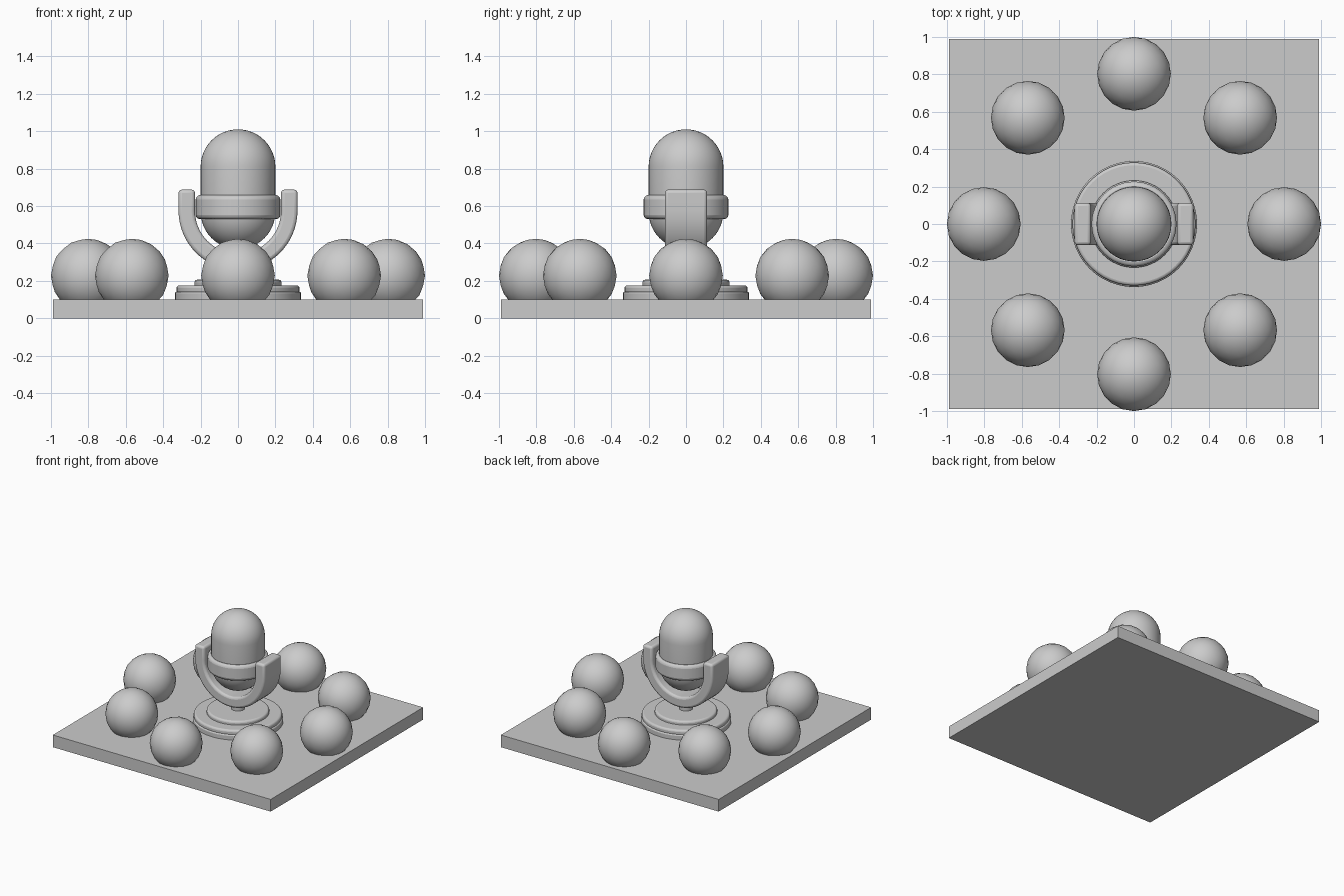
import bpy, bmesh, math

if "Cube" in bpy.data.objects:
    bpy.data.objects.remove(bpy.data.objects["Cube"])


def finish(bm, name, bevel=0.0, angle=35):
    bmesh.ops.recalc_face_normals(bm, faces=bm.faces)
    me = bpy.data.meshes.new(name)
    bm.to_mesh(me)
    bm.free()
    ob = bpy.data.objects.new(name, me)
    bpy.context.collection.objects.link(ob)
    if bevel:
        m = ob.modifiers.new("bevel", 'BEVEL')
        m.width, m.segments, m.limit_method = bevel, 3, 'ANGLE'
        m.angle_limit = math.radians(40)
    bpy.ops.object.select_all(action='DESELECT')
    bpy.context.view_layer.objects.active = ob
    ob.select_set(True)
    bpy.ops.object.shade_smooth_by_angle(angle=math.radians(angle))
    return ob


def lathe(name, profile, bevel=0.0, steps=48):
    """Spin an (r, z) profile about z."""
    bm = bmesh.new()
    vs = [bm.verts.new((r, 0, z)) for r, z in profile]
    es = [bm.edges.new(p) for p in zip(vs, vs[1:])]
    bmesh.ops.spin(bm, geom=vs + es, cent=(0, 0, 0), axis=(0, 0, 1),
                   angle=math.tau, steps=steps, use_duplicate=False)
    bmesh.ops.remove_doubles(bm, verts=bm.verts, dist=1e-4)
    return finish(bm, name, bevel)


def arc(cz, r, a0, a1, n):
    """Arc points in degrees around (0, cz)."""
    angs = [math.radians(a0 + (a1 - a0) * i / n) for i in range(n + 1)]
    return [(r * math.cos(a), cz + r * math.sin(a)) for a in angs]


# square plate
bm = bmesh.new()
bmesh.ops.create_cube(bm, size=1)
bmesh.ops.scale(bm, vec=(1.98, 1.98, 0.1), verts=bm.verts)
bmesh.ops.translate(bm, vec=(0, 0, 0.05), verts=bm.verts)
finish(bm, "plate")

# ring of eight balls sunk into the plate
for i in range(8):
    a = math.tau * i / 8
    bm = bmesh.new()
    bmesh.ops.create_icosphere(bm, subdivisions=3, radius=0.197)
    bmesh.ops.translate(bm, vec=(0.803 * math.cos(a), 0.803 * math.sin(a), 0.228),
                        verts=bm.verts)
    finish(bm, f"ball_{i + 1}")

# stepped round foot and stem
lathe("foot_lower", [(0, 0.09), (0.337, 0.09), (0.337, 0.142), (0, 0.142)], 0.01)
lathe("foot_middle", [(0, 0.13), (0.329, 0.13), (0.329, 0.176), (0, 0.176)], 0.015)
lathe("foot_upper", [(0, 0.16), (0.233, 0.16), (0.233, 0.206), (0, 0.206)], 0.015)
lathe("stem", [(0, 0.19), (0.05, 0.19), (0.05, 0.29), (0, 0.29)])

# capsule head and its band
lathe("capsule", arc(0.57, 0.2, -90, 0, 12) + arc(0.81, 0.2, 0, 90, 12))
lathe("band", [(0.18, 0.53), (0.227, 0.53), (0.227, 0.658), (0.18, 0.658), (0.18, 0.53)], 0.025)

# U-shaped yoke: outline extruded along y
TOP, CZ = 0.688, 0.575
outline = ([(0.318, TOP)] + arc(CZ, 0.318, 0, -180, 32) + [(-0.318, TOP), (-0.23, TOP)]
           + arc(CZ, 0.23, -180, 0, 32) + [(0.23, TOP)])
bm = bmesh.new()
face = bm.faces.new([bm.verts.new((x, -0.113, z)) for x, z in outline])
new = bmesh.ops.extrude_face_region(bm, geom=[face])["geom"]
bmesh.ops.translate(bm, vec=(0, 0.226, 0),
                    verts=[g for g in new if isinstance(g, bmesh.types.BMVert)])
finish(bm, "yoke", 0.018)
